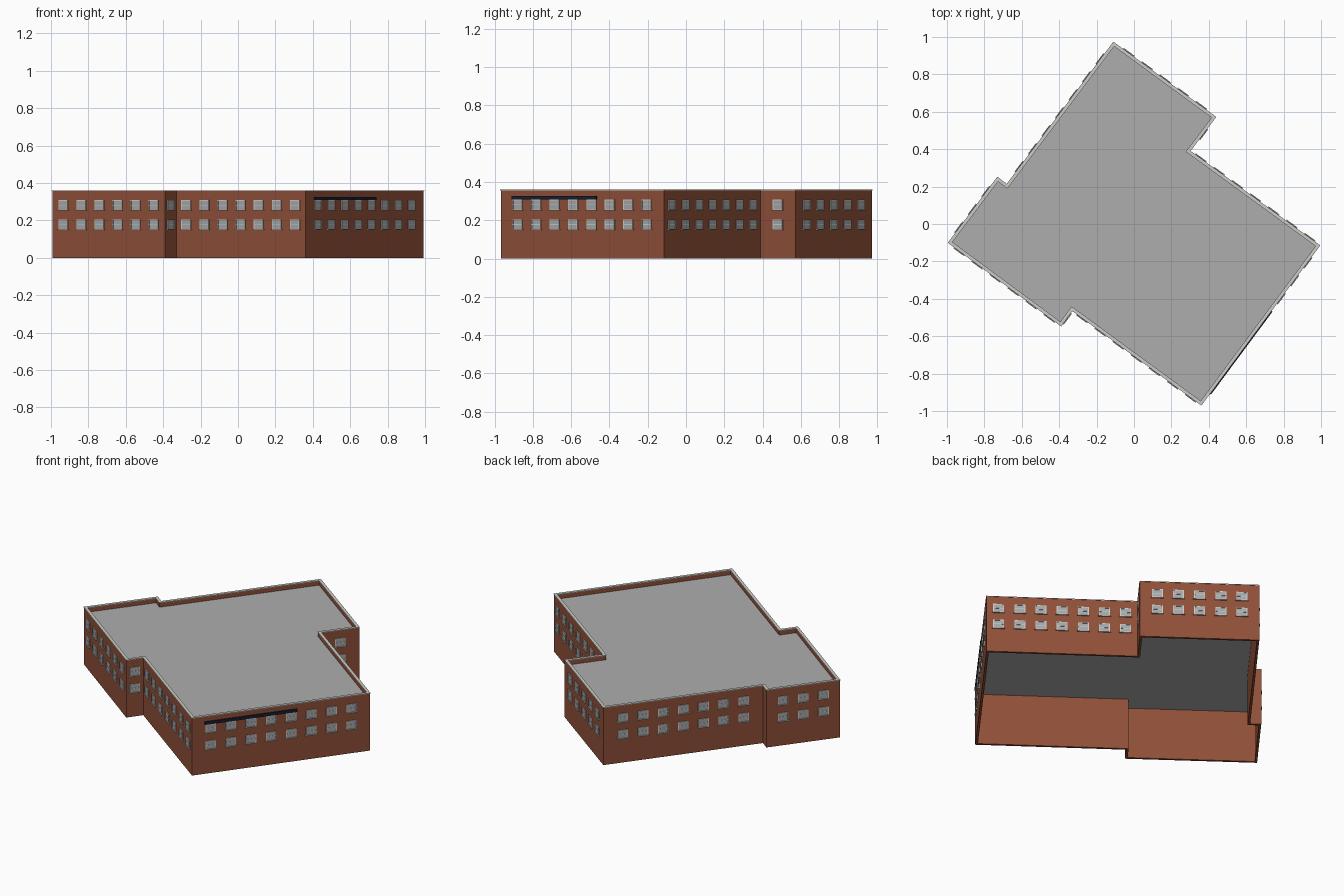
import bpy, bmesh
from mathutils import Vector, Matrix

cube = bpy.data.objects.get("Cube")
if cube:
    bpy.data.objects.remove(cube, do_unlink=True)


def material(name, color):
    m = bpy.data.materials.new(name)
    m.use_nodes = True
    m.diffuse_color = (*color, 1)
    m.node_tree.nodes["Principled BSDF"].inputs["Base Color"].default_value = (*color, 1)
    return m


brick = material("red brick", (0.28, 0.08, 0.04))
roof_grey = material("roof grey", (0.42, 0.42, 0.42))
trim = material("pale trim", (0.6, 0.6, 0.57))
glass = material("window grey", (0.38, 0.39, 0.4))
navy = material("dark navy", (0.01, 0.012, 0.03))


def add_object(name, bm, mats):
    bmesh.ops.recalc_face_normals(bm, faces=bm.faces)
    mesh = bpy.data.meshes.new(name)
    bm.to_mesh(mesh)
    bm.free()
    for m in mats:
        mesh.materials.append(m)
    obj = bpy.data.objects.new(name, mesh)
    bpy.context.collection.objects.link(obj)
    return obj


# Footprint corners, counter-clockwise, and window columns on the wall after each
corners = [(-0.993, -0.10, 6), (-0.39, -0.545, 1), (-0.33, -0.463, 7),
           (0.36, -0.968, 8), (0.993, -0.115, 7), (0.30, 0.39, 1),
           (0.437, 0.572, 5), (-0.11, 0.972, 7), (-0.68, 0.212, 0),
           (-0.73, 0.25, 3)]
plan = [Vector(c[:2]) for c in corners]
HEIGHT, THICK, ROOF = 0.36, 0.014, 0.33


def inset(d):
    """Footprint moved inwards by d with mitred corners."""
    out = []
    for i, p in enumerate(plan):
        a = (p - plan[i - 1]).normalized()
        b = (plan[(i + 1) % len(plan)] - p).normalized()
        na, nb = Vector((-a.y, a.x)), Vector((-b.y, b.x))
        out.append(p + (na + nb) * d / (1 + na.dot(nb)))
    return out


def ring(name, outer, inner, z0, z1, mat):
    bm = bmesh.new()
    loops = [[bm.verts.new((p.x, p.y, z)) for p in pts]
             for pts, z in ((outer, z0), (outer, z1), (inner, z1), (inner, z0))]
    for k in range(4):
        a, b = loops[k], loops[(k + 1) % 4]
        for i in range(len(a)):
            j = (i + 1) % len(a)
            bm.faces.new((a[i], a[j], b[j], b[i]))
    return add_object(name, bm, [mat])


# Brick shell, pale parapet cap and flat roof
ring("brick_walls", plan, inset(THICK), 0, HEIGHT - 0.004, brick)
ring("parapet_cap", inset(-0.002), inset(THICK + 0.002), HEIGHT - 0.004, HEIGHT, trim)
bm = bmesh.new()
face = bm.faces.new([bm.verts.new((p.x, p.y, ROOF - 0.008)) for p in inset(THICK / 2)])
top = bmesh.ops.extrude_face_region(bm, geom=[face])["geom"]
bmesh.ops.translate(bm, vec=(0, 0, 0.008),
                    verts=[g for g in top if isinstance(g, bmesh.types.BMVert)])
add_object("flat_roof", bm, [roof_grey])


def box(bm, center, size, index=0):
    m = Matrix.Translation(center) @ Matrix.Diagonal((*size, 1))
    verts = bmesh.ops.create_cube(bm, size=1, matrix=m)["verts"]
    for f in {f for v in verts for f in v.link_faces}:
        f.material_index = index


# Window: local x along the wall, -y outwards, z up from its centre
W, H = 0.062, 0.054
bm = bmesh.new()
box(bm, (0, -0.001, 0), (W, 0.004, H), 1)
for s in (-1, 1):
    box(bm, (s * (W / 2 - 0.002), -0.002, 0), (0.004, 0.006, H))
box(bm, (0, -0.002, H / 2 - 0.002), (W, 0.006, 0.004))
box(bm, (0, -0.002, 0), (W, 0.005, 0.003))
box(bm, (0, -0.0035, -H / 2), (W + 0.01, 0.009, 0.005))
window = add_object("window", bm, [trim, glass])


def wall_frame(i):
    a, b = plan[i], plan[(i + 1) % len(plan)]
    u = (b - a).normalized()
    turn = Matrix.Rotation(Vector((1, 0)).angle_signed(u) * -1, 4, "Z")
    return (a + b) / 2, u, turn


# Two rows of windows on each wall
SPACING = 0.12
first = True
for i, (_, _, count) in enumerate(corners):
    mid, u, turn = wall_frame(i)
    for k in range(count):
        p = mid + u * SPACING * (k - (count - 1) / 2)
        for z in (0.178, 0.281):
            obj = window if first else window.copy()
            if not first:
                bpy.context.collection.objects.link(obj)
            first = False
            obj.matrix_world = Matrix.Translation((p.x, p.y, z)) @ turn

# Plain dark sign strip above the entrance-side windows
mid, u, turn = wall_frame(3)
p = mid - u * 0.18
bm = bmesh.new()
box(bm, (0, -0.004, 0), (0.55, 0.008, 0.018))
sign = add_object("sign_strip", bm, [navy])
sign.matrix_world = Matrix.Translation((p.x, p.y, 0.317)) @ turn
